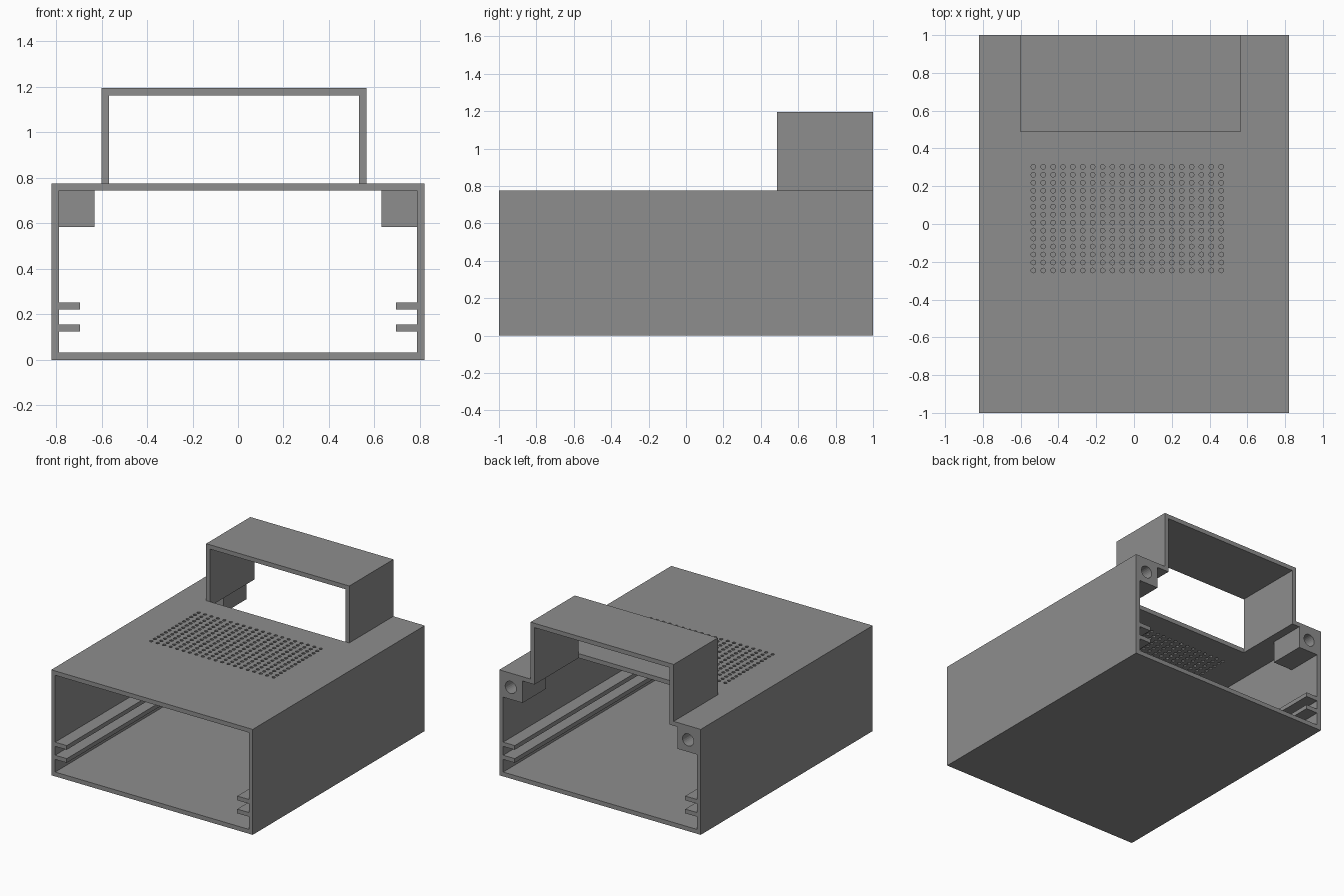
import bpy, bmesh, math
from mathutils import Matrix, Vector

if "Cube" in bpy.data.objects:
    bpy.data.objects.remove(bpy.data.objects["Cube"])

grey = bpy.data.materials.new("grey plastic")
grey.diffuse_color = (0.27, 0.27, 0.27, 1)
grey.use_nodes = True
grey.node_tree.nodes["Principled BSDF"].inputs["Base Color"].default_value = grey.diffuse_color

W, H, T = 0.82, 0.776, 0.032          # half width, height and wall of the case
HOOD_Y = 0.487                        # front of the rear hood


def finish(name, bm):
    bmesh.ops.recalc_face_normals(bm, faces=bm.faces)
    me = bpy.data.meshes.new(name)
    bm.to_mesh(me)
    bm.free()
    me.materials.append(grey)
    ob = bpy.data.objects.new(name, me)
    bpy.context.collection.objects.link(ob)
    return ob


def add_box(bm, x0, x1, y0, y1, z0, z1):
    mat = (Matrix.Translation(((x0 + x1) / 2, (y0 + y1) / 2, (z0 + z1) / 2))
           @ Matrix.Diagonal((x1 - x0, y1 - y0, z1 - z0, 1)))
    bmesh.ops.create_cube(bm, size=1, matrix=mat)


def box(name, *dims):
    bm = bmesh.new()
    add_box(bm, *dims)
    return finish(name, bm)


def add_cylinder(bm, centre, r, depth, sides, rot=Matrix()):
    bmesh.ops.create_cone(bm, cap_ends=True, segments=sides, radius1=r, radius2=r,
                          depth=depth, matrix=Matrix.Translation(centre) @ rot)


def cut(ob, cutter):
    mod = ob.modifiers.new("cut", 'BOOLEAN')
    mod.operation = 'DIFFERENCE'
    mod.solver = 'EXACT'
    mod.object = cutter
    cutter.hide_render = True
    cutter.hide_viewport = True


def extrude_profile(name, points, y0, y1):
    bm = bmesh.new()
    face = bm.faces.new([bm.verts.new((x, y0, z)) for x, z in points])
    new = bmesh.ops.extrude_face_region(bm, geom=[face])["geom"]
    bmesh.ops.translate(bm, vec=Vector((0, y1 - y0, 0)),
                        verts=[v for v in new if isinstance(v, bmesh.types.BMVert)])
    return finish(name, bm)


# Case: open-ended tube with a roof opening under the hood
case = box("case", -W, W, -1, 1, 0, H)
cut(case, box("inside_cutter", -W + T, W - T, -1.1, 1.1, T, H - T))
cut(case, box("roof_opening_cutter", -0.567, 0.533, HOOD_Y, 1.1, 0.70, 0.85))

# Vent holes: a 20 by 14 grid through the roof
bm = bmesh.new()
for i in range(20):
    for j in range(14):
        x = -0.533 + i * 0.995 / 19
        y = -0.246 + j * 0.549 / 13
        add_cylinder(bm, (x, y, H - T / 2), 0.0125, 0.1, 10)
cut(case, finish("vent_cutter", bm))

# Hood: upside-down U over the opening
extrude_profile("rear_hood", [
    (-0.60, H), (-0.60, 1.195), (0.565, 1.195), (0.565, H),
    (0.533, H), (0.533, 1.163), (-0.567, 1.163), (-0.567, H)], HOOD_Y, 1)

turn = Matrix.Rotation(math.pi / 2, 4, 'X')
for side, s, hole_x in (("left", -1, -0.717), ("right", 1, 0.727)):
    # Screw block in the upper rear corner, with a blind hole
    xs = sorted((s * 0.63, s * (W - T)))
    block = box(side + "_screw_block", *xs, 0.73, 1, 0.583, H - T)
    bm = bmesh.new()
    add_cylinder(bm, (hole_x, 1.0, 0.671), 0.045, 0.4, 24, turn)
    cut(block, finish(side + "_screw_hole_cutter", bm))
    # Pair of board guide rails along the wall
    xs = sorted((s * 0.694, s * (W - T)))
    for level, z in (("lower", 0.125), ("upper", 0.221)):
        box(f"{side}_{level}_rail", *xs, -1, 1, z, z + 0.031)
